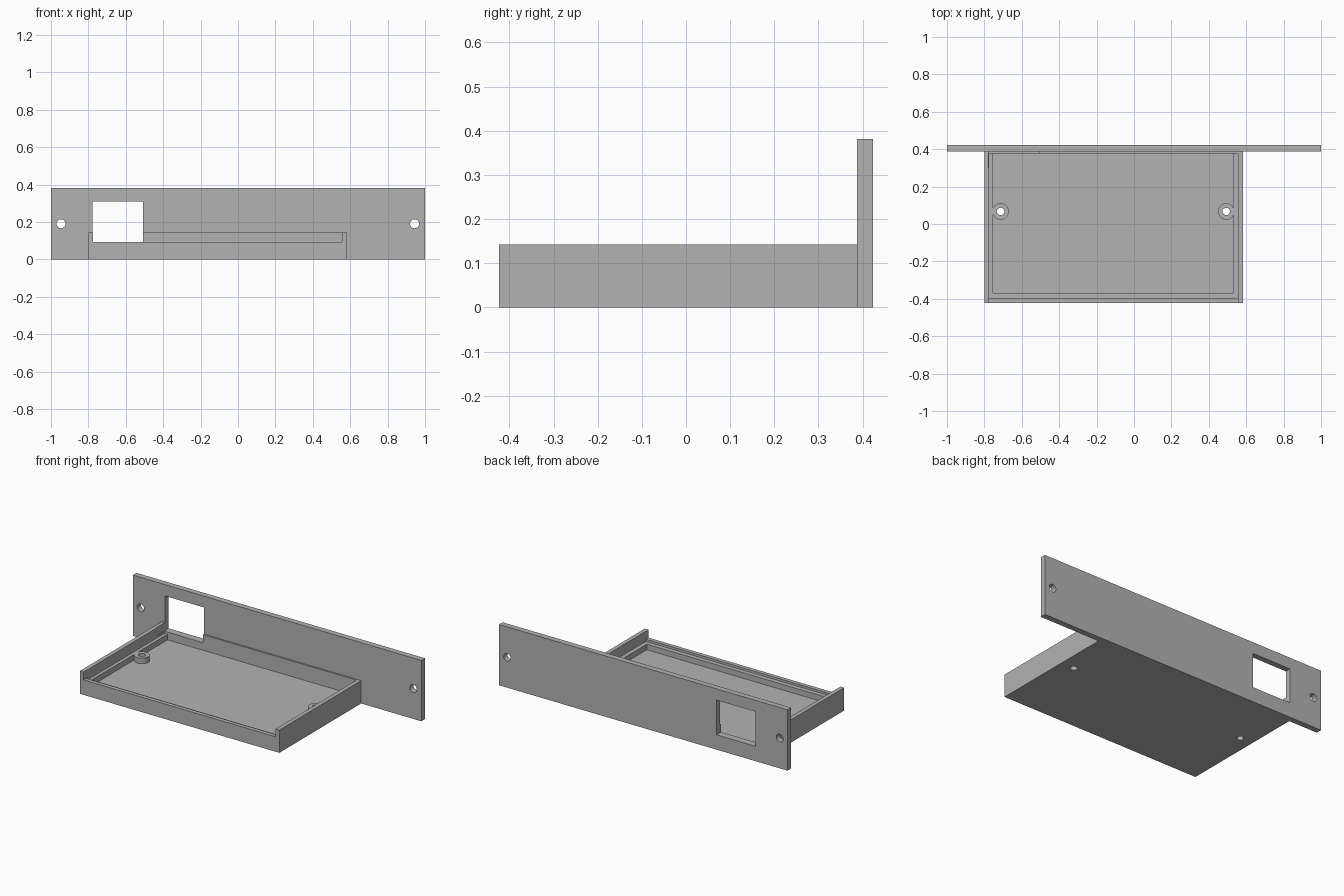
import bpy
import bmesh
from mathutils import Matrix

default = bpy.data.objects.get("Cube")
if default:
    bpy.data.objects.remove(default, do_unlink=True)

grey = bpy.data.materials.new("plain grey")
grey.use_nodes = True
colour = (0.45, 0.45, 0.45, 1)
grey.diffuse_color = colour
grey.node_tree.nodes["Principled BSDF"].inputs["Base Color"].default_value = colour


def add_object(name, bm):
    mesh = bpy.data.meshes.new(name)
    bm.to_mesh(mesh)
    bm.free()
    mesh.materials.append(grey)
    obj = bpy.data.objects.new(name, mesh)
    bpy.context.collection.objects.link(obj)
    return obj


def box(name, x, y, z):
    """Box given by its (min, max) range on each axis."""
    bm = bmesh.new()
    bmesh.ops.create_cube(bm, size=1)
    for v in bm.verts:
        v.co = [r[1] if c > 0 else r[0] for r, c in zip((x, y, z), v.co)]
    return add_object(name, bm)


def cylinder(name, centre, radius, depth, axis="Z"):
    bm = bmesh.new()
    turn = Matrix.Rotation(1.5707963, 4, "X") if axis == "Y" else Matrix()
    bmesh.ops.create_cone(bm, cap_ends=True, segments=40, radius1=radius, radius2=radius,
                          depth=depth, matrix=Matrix.Translation(centre) @ turn)
    return add_object(name, bm)


def combine(target, tool, operation="DIFFERENCE"):
    """Apply a boolean and remove the helper."""
    tool.hide_render = True
    mod = target.modifiers.new("shape", "BOOLEAN")
    mod.operation = operation
    mod.solver = "EXACT"
    mod.object = tool
    bpy.context.view_layer.objects.active = target
    bpy.ops.object.modifier_apply(modifier=mod.name)
    bpy.data.objects.remove(tool, do_unlink=True)


FRONT, WALL, PANEL, BACK = -0.423, 0.378, 0.387, 0.423
LEDGE, FLOOR = 0.08, 0.045


def window_cutter():
    return box("window_cutter", (-0.777, -0.508), (0.3, 0.5), (0.093, 0.31))


# Upright panel with a square opening and two mounting holes
panel = box("rear_panel", (-1, 1), (PANEL, BACK), (0, 0.381))
combine(panel, window_cutter())
for x in (-0.946, 0.944):
    combine(panel, cylinder("hole_cutter", (x, 0.4, 0.19), 0.024, 0.2, "Y"))

# Tray: open front lip, recessed ledge, then a deeper pocket
tray = box("tray", (-0.8, 0.583), (FRONT, PANEL), (0, 0.143))
combine(tray, box("lip_cutter", (-0.774, 0.557), (-0.6, WALL), (0.094, 0.3)))
combine(tray, box("ledge_cutter", (-0.774, 0.557), (-0.398, WALL), (LEDGE, 0.3)))
combine(tray, box("pocket_cutter", (-0.753, 0.531), (-0.37, WALL), (FLOOR, 0.3)))
combine(tray, window_cutter())

# Screw bosses, flush with the ledge and drilled through the floor
for x in (-0.713, 0.493):
    height = LEDGE - 0.02
    combine(tray, cylinder("boss", (x, 0.067, 0.02 + height / 2), 0.044, height), "UNION")
    combine(tray, cylinder("drill", (x, 0.067, 0.05), 0.02, 0.3))

# Smooth round walls, crisp edges
for obj in (panel, tray):
    bpy.ops.object.select_all(action="DESELECT")
    obj.select_set(True)
    bpy.context.view_layer.objects.active = obj
    bpy.ops.object.shade_smooth_by_angle(angle=0.5)
